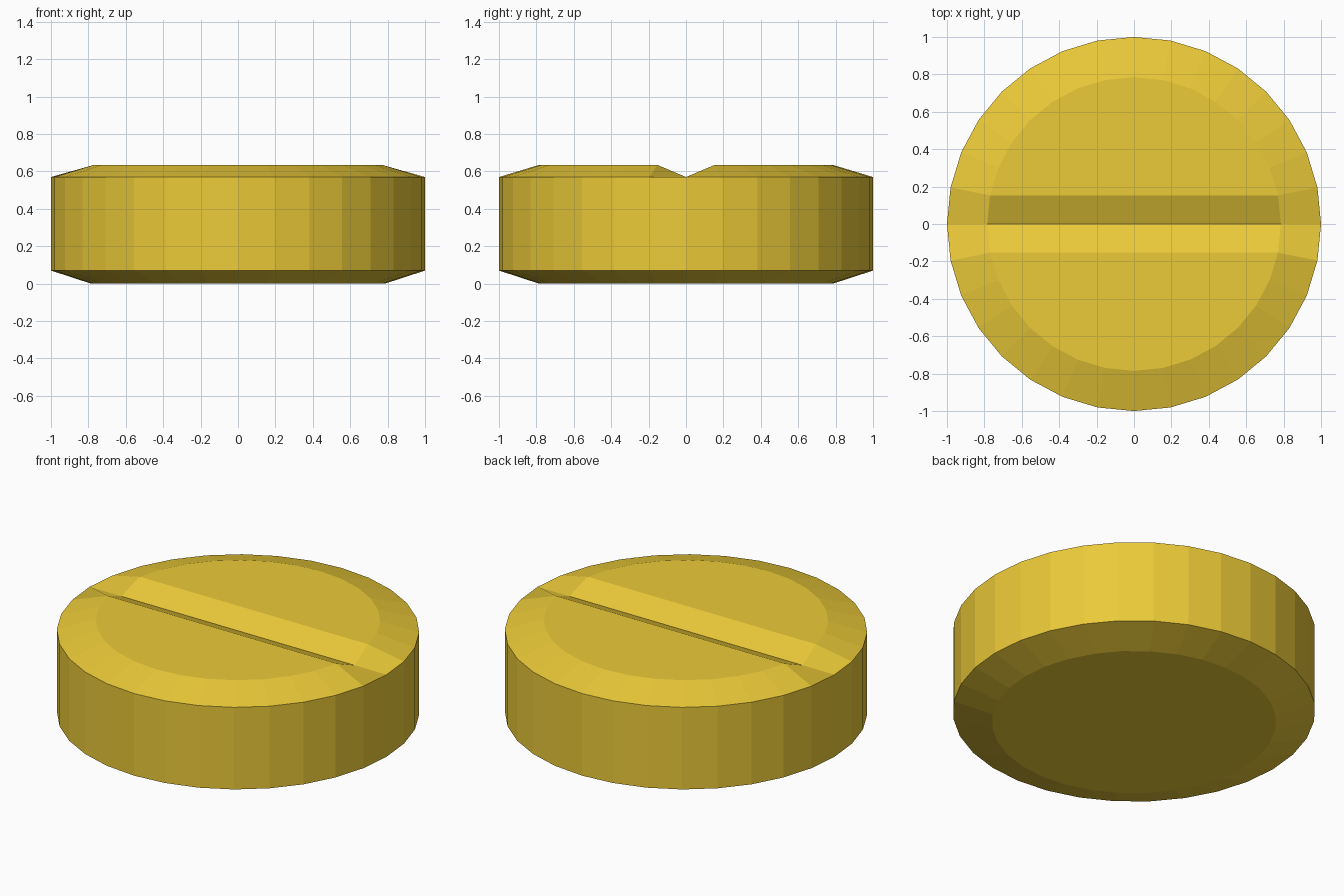
import bpy, bmesh
from math import cos, sin, pi

if "Cube" in bpy.data.objects:
    bpy.data.objects.remove(bpy.data.objects["Cube"])

SIDES = 32
PROFILE = [(0.785, 0.0), (1.0, 0.07), (1.0, 0.57), (0.785, 0.635)]  # radius, z
GROOVE_Z = 0.57

bm = bmesh.new()

# Chamfered disc: rings of the profile joined by quads
rings = [[bm.verts.new((r * cos(2 * pi * i / SIDES), r * sin(2 * pi * i / SIDES), z))
          for i in range(SIDES)] for r, z in PROFILE]
for low, high in zip(rings, rings[1:]):
    for i in range(SIDES):
        j = (i + 1) % SIDES
        bm.faces.new((low[i], low[j], high[j], high[i]))
bm.faces.new(rings[0][::-1])

# Top: two flat halves either side of a V-shaped score line
top, half = rings[-1], SIDES // 2
for start in (0, half):
    end = (start + half) % SIDES
    top[start].co.z = GROOVE_Z
    bm.faces.new([top[start + k] for k in range(1, half)])
    bm.faces.new((top[start], top[start + 1], top[(end - 1) % SIDES], top[end]))

bmesh.ops.recalc_face_normals(bm, faces=bm.faces)
mesh = bpy.data.meshes.new("scored_tablet")
bm.to_mesh(mesh)
bm.free()

tablet = bpy.data.objects.new("scored_tablet", mesh)
bpy.context.collection.objects.link(tablet)

# Yellow coating
yellow = bpy.data.materials.new("yellow_coating")
yellow.diffuse_color = (0.83, 0.59, 0.04, 1)
yellow.use_nodes = True
yellow.node_tree.nodes["Principled BSDF"].inputs["Base Color"].default_value = yellow.diffuse_color
mesh.materials.append(yellow)
